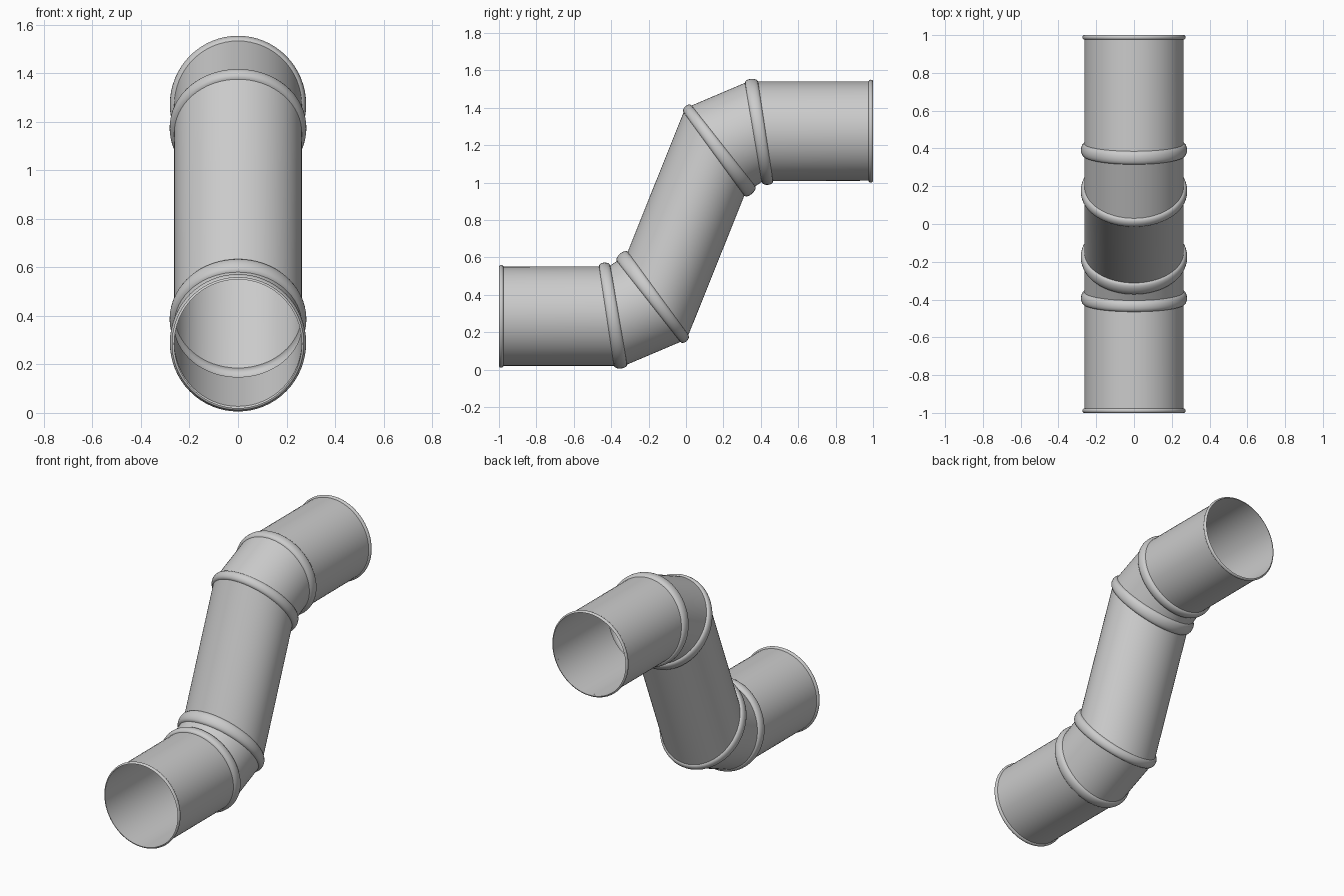
import bpy, math
from mathutils import Vector

if "Cube" in bpy.data.objects:
    bpy.data.objects.remove(bpy.data.objects["Cube"])

SEG = 64        # sides around the duct
RX = 0.263      # half width in x
H = 1.56        # total height


def ring(top, bottom, grow=0.0):
    """Elliptical ring through two (y, z) points, widened by grow."""
    t, b = Vector((0, *top)), Vector((0, *bottom))
    c, h = (t + b) / 2, (t - b) / 2
    h = h * (1 + grow / h.length)
    return [c + h * math.cos(a) + Vector(((RX + grow) * math.sin(a), 0, 0))
            for a in (2 * math.pi * i / SEG for i in range(SEG))]


def flip(p):
    """Half turn about the x axis through the middle of the duct."""
    return Vector((p[0], -p[1], H - p[2]))


def loft(name, rings):
    n = len(rings)
    faces = [(i * SEG + j, i * SEG + (j + 1) % SEG,
              (i + 1) * SEG + (j + 1) % SEG, (i + 1) * SEG + j)
             for i in range(n - 1) for j in range(SEG)]
    me = bpy.data.meshes.new(name)
    me.from_pydata([p for r in rings for p in r], [], faces)
    me.polygons.foreach_set("use_smooth", [True] * len(faces))
    me.set_sharp_from_angle(angle=math.radians(40))
    ob = bpy.data.objects.new(name, me)
    bpy.context.collection.objects.link(ob)


def both(name, rings):
    """Lower part and its half-turned upper twin."""
    loft("lower_" + name, rings)
    loft("upper_" + name, [[flip(p) for p in r] for r in rings])


def bead(s, e, height, steps=8):
    """Rounded bead between two (top, bottom) pairs."""
    out = []
    for k in range(steps + 1):
        a = math.pi * k / steps
        t = (1 - math.cos(a)) / 2
        pts = [Vector(p).lerp(Vector(q), t) for p, q in zip(s, e)]
        out.append(ring(*pts, height * math.sin(a)))
    return out


# Section lines in side view: (top point, bottom point), each (y, z)
end = ((-1.0, 0.55), (-1.0, 0.02))
rim = ((-0.976, 0.55), (-0.976, 0.02))
a0 = ((-0.465, 0.552), (-0.385, 0.02))
a1 = ((-0.405, 0.557), (-0.315, 0.027))
b0 = ((-0.37, 0.58), (-0.03, 0.148))
b1 = ((-0.312, 0.63), (0.013, 0.185))

both("end_rim", bead(end, rim, 0.010))
both("straight_pipe", [ring(*end), ring(*a0)])
both("outer_bead", bead(a0, a1, 0.018))
both("elbow", [ring(*a1), ring(*b0)])
both("inner_bead", bead(b0, b1, 0.019))

# Sloping middle pipe joins the two inner beads
up = [(-y, H - z) for y, z in b1]
loft("middle_pipe", [ring(*b1), ring(up[1], up[0])])
